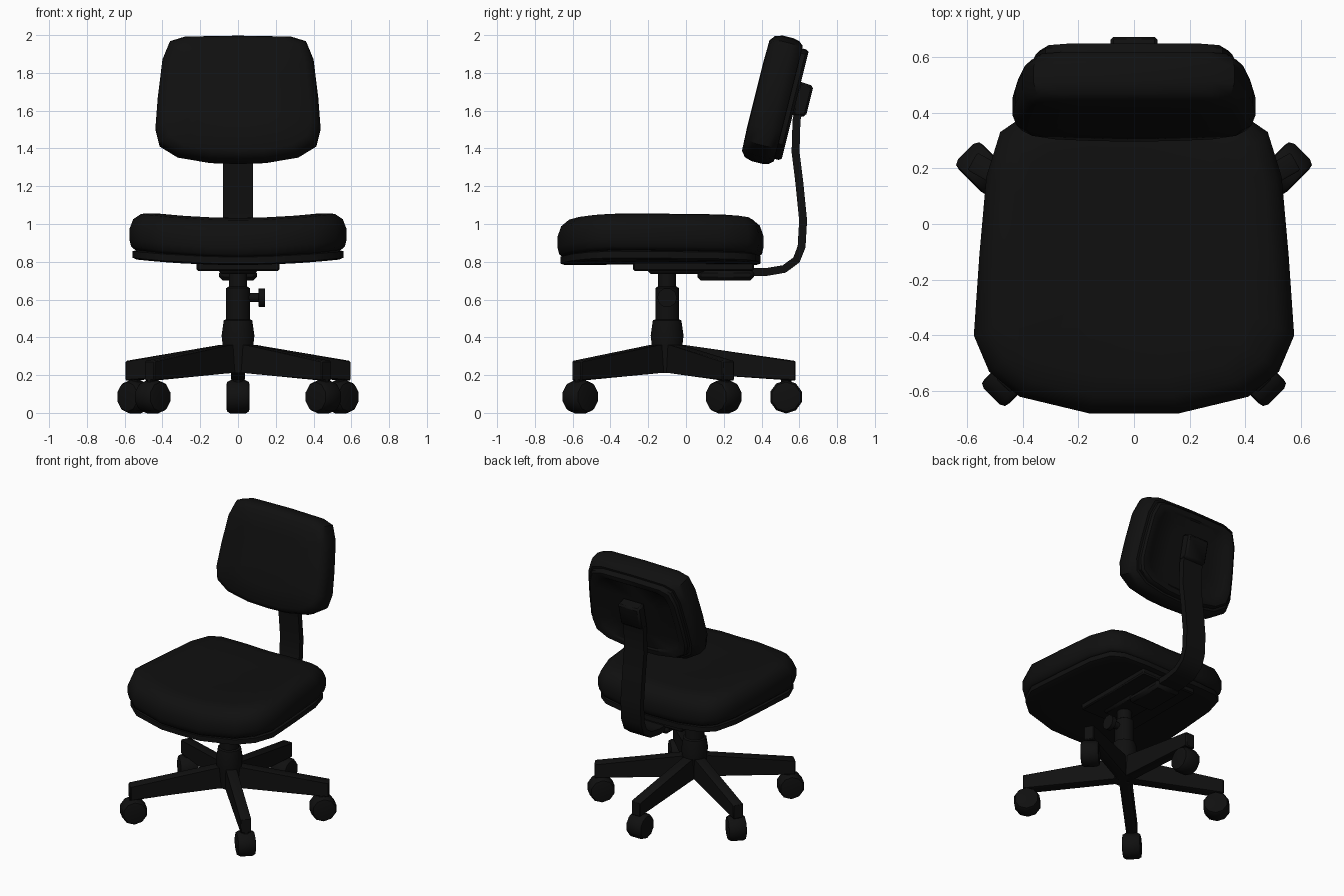
import bpy, bmesh, math
from mathutils import Vector, Matrix

if "Cube" in bpy.data.objects:
    bpy.data.objects.remove(bpy.data.objects["Cube"])

black = bpy.data.materials.new("black")
black.diffuse_color = (0.005, 0.005, 0.005, 1)
black.use_nodes = True
black.node_tree.nodes["Principled BSDF"].inputs["Base Color"].default_value = black.diffuse_color


def finish(name, bm, matrix=Matrix(), smooth=40):
    bmesh.ops.recalc_face_normals(bm, faces=bm.faces)
    mesh = bpy.data.meshes.new(name)
    bm.to_mesh(mesh)
    bm.free()
    mesh.transform(matrix)
    mesh.materials.append(black)
    ob = bpy.data.objects.new(name, mesh)
    bpy.context.collection.objects.link(ob)
    bpy.context.view_layer.objects.active = ob
    ob.select_set(True)
    if smooth:
        bpy.ops.object.shade_smooth_by_angle(angle=math.radians(smooth))
    ob.select_set(False)
    return ob


def loft(name, rings, matrix=Matrix(), smooth=40):
    """Skin closed rings of points, fanning both ends to a centre point."""
    bm = bmesh.new()
    loops = [[bm.verts.new(p) for p in ring] for ring in rings]
    n = len(loops[0])
    for a, b in zip(loops, loops[1:]):
        for i in range(n):
            j = (i + 1) % n
            bm.faces.new((a[i], a[j], b[j], b[i]))
    for loop in (loops[0], loops[-1]):
        mid = sum((v.co for v in loop), Vector()) / n
        mid.z = min(v.co.z for v in loop)
        c = bm.verts.new(mid)
        for i in range(n):
            bm.faces.new((loop[i], loop[(i + 1) % n], c))
    return finish(name, bm, matrix, smooth)


def pad(name, half, levels, bend, matrix):
    """Cushion: mirrored half outline, scaled per level, sides bent upward."""
    outline = half + [(-x, y) for x, y in reversed(half) if x > 0]
    rings = [[(x * s, y * s, z + bend * (x * s) ** 2) for x, y in outline]
             for s, z in levels]
    return loft(name, rings, matrix)


def turned(name, profile, sides, matrix=Matrix()):
    rings = [[(r * math.cos(2 * math.pi * (i + .5) / sides),
               r * math.sin(2 * math.pi * (i + .5) / sides), z)
              for i in range(sides)] for r, z in profile]
    return loft(name, rings, matrix)


def prism(name, pts, hw, matrix=Matrix(), bevel=0.0, smooth=40):
    """Extrude a y-z side profile to half width hw along x."""
    bm = bmesh.new()
    a = [bm.verts.new((-hw, y, z)) for y, z in pts]
    b = [bm.verts.new((hw, y, z)) for y, z in pts]
    n = len(pts)
    bm.faces.new(a)
    bm.faces.new(b[::-1])
    for i in range(n):
        j = (i + 1) % n
        bm.faces.new((a[i], b[i], b[j], a[j]))
    if bevel:
        bmesh.ops.bevel(bm, geom=bm.edges[:], offset=bevel, segments=1,
                        affect='EDGES')
    return finish(name, bm, matrix, smooth)


def rect(y0, y1, z0, z1):
    return [(y0, z0), (y1, z0), (y1, z1), (y0, z1)]


# Seat cushion and its under-shell
seat_half = [(0, -.55), (.16, -.55), (.41, -.49), (.52, -.40), (.575, -.27),
             (.555, .02), (.53, .30), (.48, .46), (.40, .515), (.22, .54), (0, .54)]
at_seat = Matrix.Translation((0, -.13, 0))
pad("seat_cushion", seat_half,
    [(.95, .825), (.985, .84), (1, .875), (1, .93), (.965, .985), (.89, 1.02),
     (.75, 1.032), (.4, 1.03)], .13, at_seat)
pad("seat_shell", seat_half,
    [(.4, .785), (.75, .783), (.93, .783), (.97, .79), (.97, .825), (.9, .84)],
    .10, at_seat)

# Backrest cushion and rear shell, leaning back
back_half = [(0, .34), (.28, .335), (.36, .31), (.40, .21), (.425, 0),
             (.437, -.16), (.415, -.25), (.32, -.31), (.15, -.34), (0, -.345)]
lean = (Matrix.Translation((0, .46, 1.66)) @
        Matrix.Rotation(math.radians(90 - 14), 4, 'X'))
pad("backrest_cushion", back_half,
    [(.6, -.085), (.92, -.085), (.98, -.06), (1, -.03), (1, .03), (.965, .07),
     (.88, .093), (.5, .097)], 0, lean)
pad("backrest_shell", back_half,
    [(.4, -.112), (.72, -.112), (.75, -.122), (.85, -.122), (.88, -.108),
     (.88, -.07)], 0, lean)

# Bent steel bar carrying the backrest
path = [Vector(p) for p in [(.20, .745), (.42, .745), (.52, .762), (.585, .81),
        (.612, .88), (.62, 1.02), (.60, 1.22), (.58, 1.38), (.585, 1.55), (.615, 1.68)]]
left, right = [], []
for i, p in enumerate(path):
    d = (path[min(i + 1, len(path) - 1)] - path[max(i - 1, 0)]).normalized()
    side = Vector((-d.y, d.x)) * .021
    left.append(p + side)
    right.append(p - side)
prism("backrest_bar", left + right[::-1], .08)
prism("backrest_mount", [(.56, 1.57), (.635, 1.57), (.675, 1.73), (.60, 1.755)],
      .085, bevel=.012)

# Mounting plate and tilt bracket under the seat
prism("seat_plate", rect(-.28, .36, .752, .80), .22, bevel=.008)
prism("bar_bracket", rect(.06, .36, .70, .76), .10, bevel=.02)
prism("column_socket", rect(-.20, .10, .735, .78), .10, bevel=.015)

# Column with height knob
at_hub = Matrix.Translation((0, -.10, 0))
turned("column", [(.07, .21), (.082, .34), (.09, .41), (.078, .49), (.065, .495),
                  (.065, .66), (.05, .67), (.05, .77)], 12, at_hub)
turned("height_knob", [(.025, .04), (.025, .108), (.052, .11), (.052, .142)], 10,
       Matrix.Translation((0, -.10, .61)) @ Matrix.Rotation(math.pi / 2, 4, 'Y'))

# Five legs with casters: leg end, caster centre, caster heading
feet = [((0, .58), (0, .53), 90)]
for s in (1, -1):
    feet.append(((s * .58, .225), (s * .545, .20), 90 - s * 45))
    feet.append(((s * .47, -.58), (s * .452, -.56), 90 - s * 135))

for k, (end, foot, heading) in enumerate(feet):
    v = Vector((end[0], end[1] + .10))
    turn = Matrix.Rotation(math.atan2(v.y, v.x) - math.pi / 2, 4, 'Z')
    r = v.length
    prism(f"leg_{k}", [(0, .21), (.10, .21), (r, .17), (r, .275), (.09, .36), (0, .36)],
          .036, at_hub @ turn, bevel=.006)
    place = (Matrix.Translation((foot[0], foot[1], .085)) @
             Matrix.Rotation(math.radians(heading), 4, 'Z') @
             Matrix.Rotation(math.pi / 2, 4, 'X'))
    turned(f"caster_{k}", [(.06, -.062), (.078, -.058), (.088, -.04), (.088, .04),
                           (.078, .058), (.06, .062)], 10, place)
    turned(f"caster_stem_{k}", [(.03, .12), (.03, .22)], 8,
           Matrix.Translation((foot[0], foot[1], 0)))
